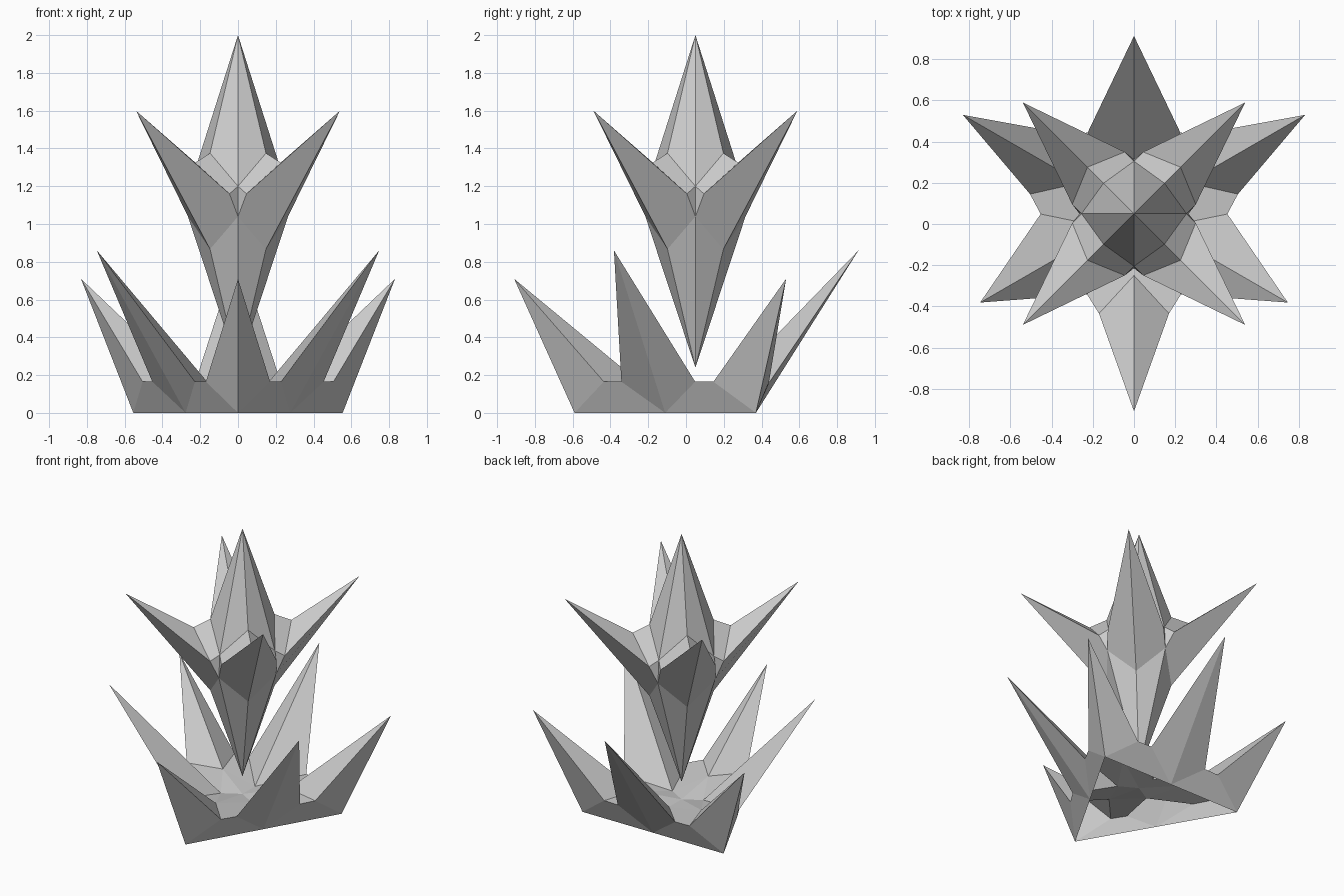
import bpy, bmesh
from math import tau
from mathutils import Vector, Matrix

cube = bpy.data.objects.get("Cube")
if cube:
    bpy.data.objects.remove(cube, do_unlink=True)

CENTRE_Y = 0.05

grey = bpy.data.materials.new("stone_grey")
grey.use_nodes = True
colour = (0.6, 0.6, 0.6, 1)
grey.diffuse_color = colour
grey.node_tree.nodes["Principled BSDF"].inputs["Base Color"].default_value = colour


def radial_object(name, points, faces, caps, count):
    """Mirror faces across the y axis, then repeat them around z."""
    bm = bmesh.new()
    mirror = Matrix.Scale(-1, 4, (1, 0, 0))
    for i in range(count):
        turn = Matrix.Rotation(tau * i / count, 4, "Z")
        for side, shape in ((Matrix(), faces), (mirror, faces)):
            for face in shape:
                corners = [turn @ side @ Vector(points[key]) for key in face]
                bm.faces.new([bm.verts.new(c) for c in corners])
    # Faces that sit across the repeated sectors
    for cap in caps:
        bm.faces.new([bm.verts.new(Vector(c)) for c in cap])
    bmesh.ops.remove_doubles(bm, verts=bm.verts, dist=0.002)
    bmesh.ops.recalc_face_normals(bm, faces=bm.faces)
    mesh = bpy.data.meshes.new(name)
    bm.to_mesh(mesh)
    bm.free()
    mesh.materials.append(grey)
    obj = bpy.data.objects.new(name, mesh)
    obj.location.y = CENTRE_Y
    bpy.context.collection.objects.link(obj)
    return obj


# Floating crystal: a tall spike with four diagonal arms
crystal = {
    "apex": (0, 0, 2), "foot": (0, 0, 0.24),
    "tip": (0.54, -0.54, 1.6),
    "shoulder": (0.148, -0.148, 1.375),
    "valley": (0.226, -0.226, 1.325),
    "lip": (0.045, -0.3, 1.16),
    "notch_top": (0, -0.255, 1.2),
    "notch_low": (0, -0.265, 1.04),
    "keel": (0.148, -0.148, 0.867),
}
crystal_faces = [
    ("apex", "notch_top", "shoulder"),
    ("shoulder", "notch_top", "lip", "valley"),
    ("valley", "lip", "tip"),
    ("notch_top", "notch_low", "lip"),
    ("tip", "lip", "notch_low", "keel"),
    ("keel", "notch_low", "foot"),
]
radial_object("floating_crystal", crystal, crystal_faces, [], 4)


# Base crown: three corner spikes alternating with three side spikes, open below
def on_side(radius, z):
    """Point on the side spike axis."""
    return Vector((radius * 0.866, -radius * 0.5, z))


crown = {
    "corner": (0, -0.64, 0), "corner_tip": (0, -0.96, 0.71),
    "corner_side": (0.17, -0.485, 0.165), "corner_inner": (0, -0.3, 0.165),
    "middle": on_side(0.32, 0), "side_tip": on_side(0.863, 0.86),
    "side_edge": (0.228, -0.392, 0.165), "side_inner": on_side(0.14, 0.115),
    "floor": (0, 0, 0.115),
}
crown_faces = [
    ("corner", "corner_side", "corner_tip"),
    ("corner_tip", "corner_side", "corner_inner"),
    ("corner", "middle", "side_edge", "corner_side"),
    ("middle", "side_tip", "side_edge"),
    ("side_tip", "side_inner", "side_edge"),
    ("corner_side", "side_edge", "side_inner", "corner_inner"),
    ("corner_inner", "side_inner", "floor"),
]
radial_object("base_crown", crown, crown_faces, [], 3)
